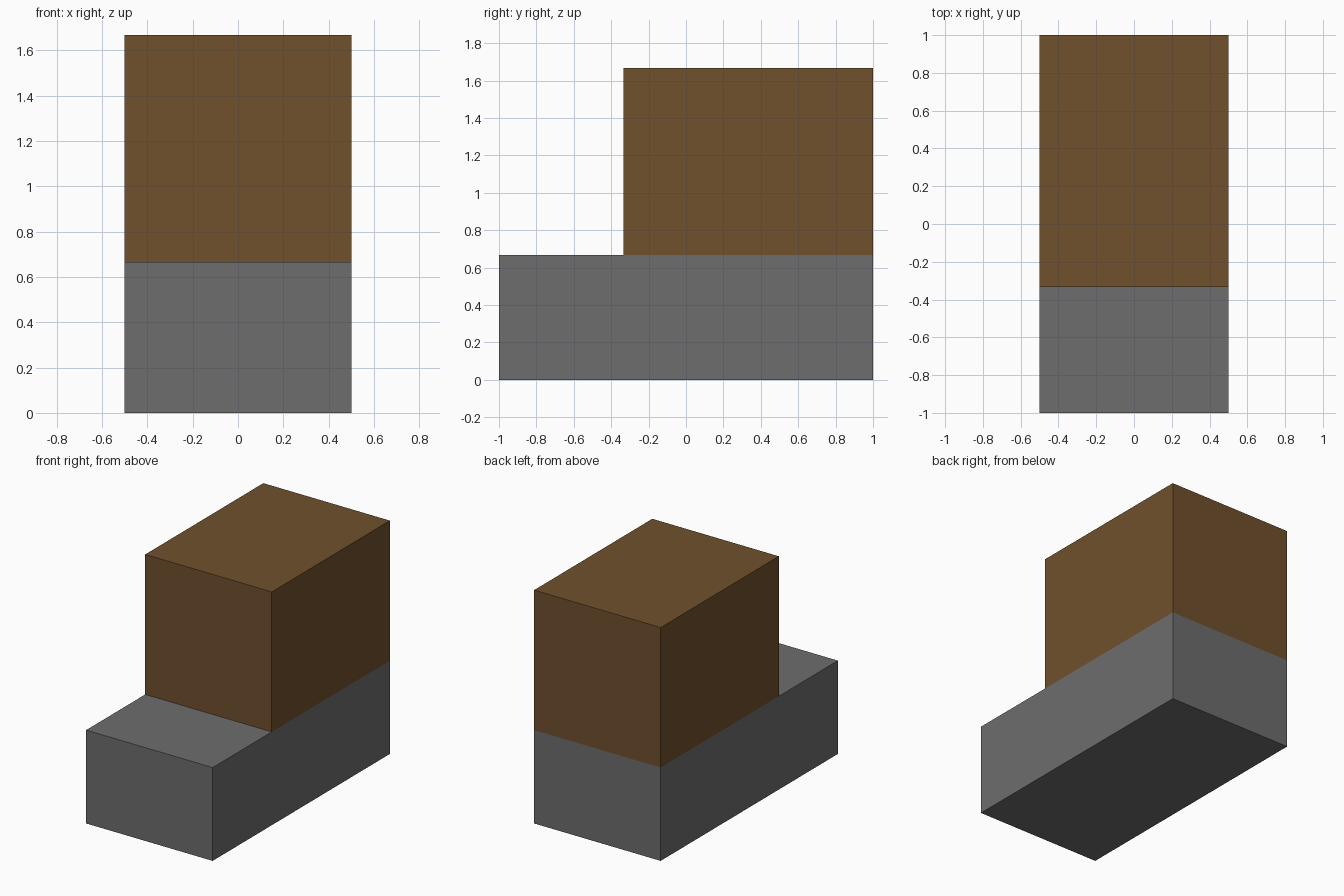
import bpy

if "Cube" in bpy.data.objects:
    bpy.data.objects.remove(bpy.data.objects["Cube"])


def material(name, color):
    mat = bpy.data.materials.new(name)
    mat.diffuse_color = (*color, 1.0)
    mat.use_nodes = True
    mat.node_tree.nodes["Principled BSDF"].inputs["Base Color"].default_value = mat.diffuse_color
    return mat


def box(name, low, high, mat):
    """Axis-aligned box between two corners."""
    center = [(a + b) / 2 for a, b in zip(low, high)]
    bpy.ops.mesh.primitive_cube_add(size=1, location=center)
    obj = bpy.context.object
    obj.name = name
    obj.scale = [b - a for a, b in zip(low, high)]
    bpy.ops.object.transform_apply(location=False, rotation=False, scale=True)
    obj.data.materials.append(mat)
    return obj


gray = material("stone gray", (0.153, 0.153, 0.153))
brown = material("wood brown", (0.162, 0.082, 0.026))

# Low base slab, with the taller block set to the back
box("base", (-0.5, -1.0, 0.0), (0.5, 1.0, 2 / 3), gray)
box("upper_block", (-0.5, -1 / 3, 2 / 3), (0.5, 1.0, 5 / 3), brown)
